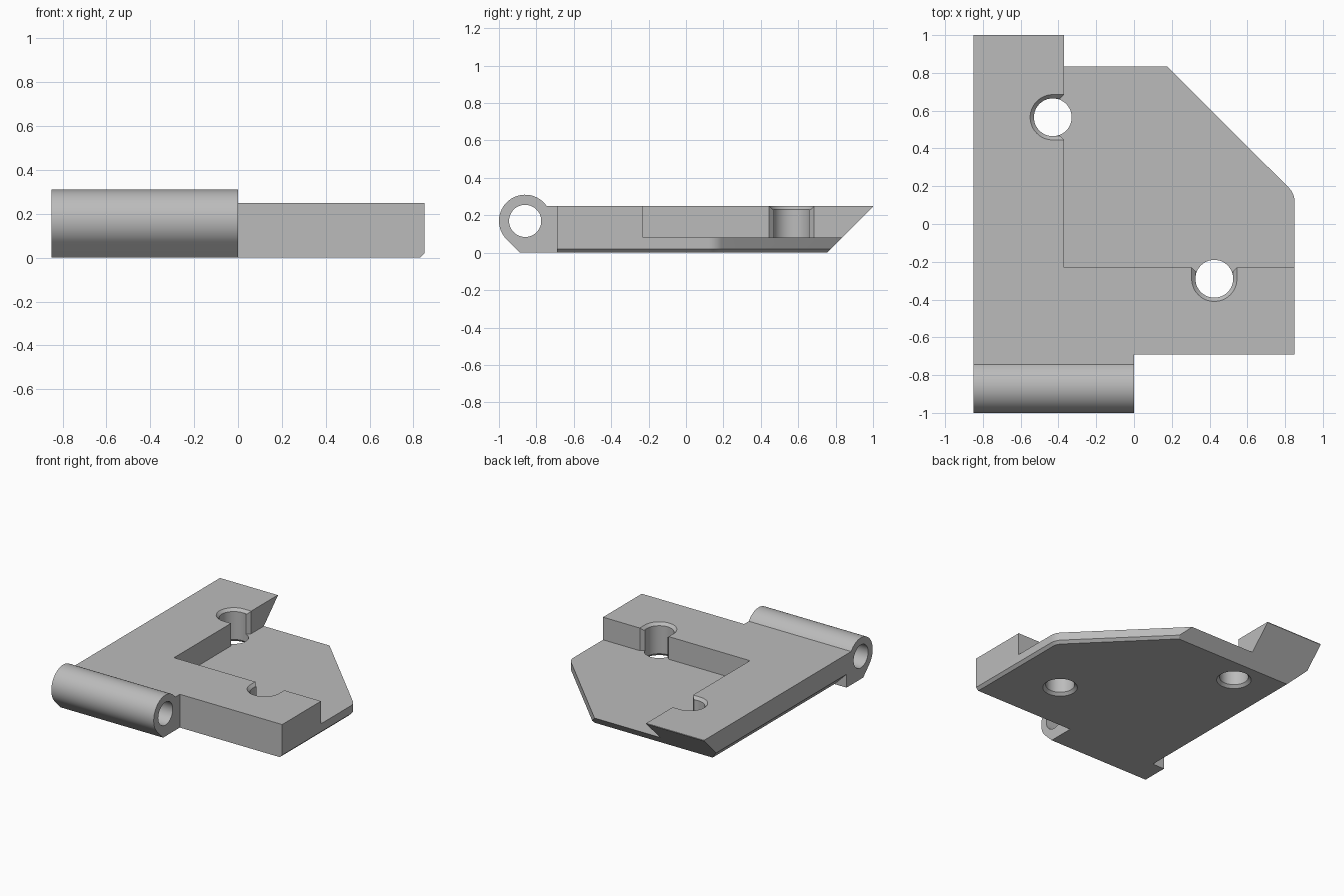
import bpy, bmesh
from math import sin, cos, pi, asin, radians
from mathutils import Vector

cube = bpy.data.objects.get("Cube")
if cube:
    bpy.data.objects.remove(cube, do_unlink=True)

grey = bpy.data.materials.new("plain grey")
grey.use_nodes = True
colour = (0.5, 0.5, 0.5, 1)
grey.diffuse_color = colour
grey.node_tree.nodes["Principled BSDF"].inputs["Base Color"].default_value = colour


def solid(name, ring_a, ring_b, planes=()):
    """Closed solid between two matching rings, trimmed by (point, normal) planes."""
    bm = bmesh.new()
    a = [bm.verts.new(p) for p in ring_a]
    b = [bm.verts.new(p) for p in ring_b]
    bm.faces.new(a)
    bm.faces.new(b)
    for i in range(len(a)):
        j = (i + 1) % len(a)
        bm.faces.new((a[i], a[j], b[j], b[i]))
    for point, normal in planes:
        geom = bm.verts[:] + bm.edges[:] + bm.faces[:]
        bmesh.ops.bisect_plane(bm, geom=geom, dist=1e-5, plane_co=point,
                               plane_no=Vector(normal).normalized(), clear_outer=True)
        rim = [e for e in bm.edges if e.is_boundary]
        bmesh.ops.holes_fill(bm, edges=rim, sides=0)
    bmesh.ops.recalc_face_normals(bm, faces=bm.faces[:])
    mesh = bpy.data.meshes.new(name)
    bm.to_mesh(mesh)
    bm.free()
    mesh.materials.append(grey)
    obj = bpy.data.objects.new(name, mesh)
    bpy.context.collection.objects.link(obj)
    return obj


def upright(name, outline, z0, z1, planes=()):
    return solid(name, [(x, y, z0) for x, y in outline],
                 [(x, y, z1) for x, y in outline], planes)


def circle(x, y, z, r, n=48):
    return [(x + r * cos(2 * pi * i / n), y + r * sin(2 * pi * i / n), z) for i in range(n)]


def cut(target, cutter):
    cutter.hide_render = True
    bpy.context.view_layer.objects.active = target
    mod = target.modifiers.new("cut", 'BOOLEAN')
    mod.operation = 'DIFFERENCE'
    mod.solver = 'EXACT'
    mod.object = cutter
    bpy.ops.object.modifier_apply(modifier=mod.name)
    bpy.data.objects.remove(cutter, do_unlink=True)


def smooth(obj):
    bpy.ops.object.select_all(action='DESELECT')
    obj.select_set(True)
    bpy.context.view_layer.objects.active = obj
    bpy.ops.object.shade_smooth_by_angle(angle=radians(25))


# Plate outline with a rounded corner, undercut back edge and chamfered sides
TOP, FLOOR, EDGE, R = 0.25, 0.08, 0.02, 0.1
cx, cy, steps = 0.75, 0.12, 6
arc = [i * pi / 4 / steps for i in range(steps + 1)]
outline = [(-0.85, -0.69), (0.85, -0.69)]
outline += [(cx + R * cos(t), cy + R * sin(t)) for t in arc]
outline += [(0.17, 0.84), (-0.37, 0.84), (-0.37, 1), (-0.85, 1)]
planes = [((0, 0.755, 0), (0, 1, -1)), ((-0.75, 0, 0), (-1, 0, -1))]
for t in arc:
    planes.append(((cx + (R - EDGE) * cos(t), cy + (R - EDGE) * sin(t), 0),
                   (cos(t), sin(t), -1)))
plate = upright("bracket_plate", outline, 0, TOP, planes)

# Recess that leaves the raised L-shaped border
cut(plate, upright("recess_cutter",
                   [(-0.37, -0.23), (1, -0.23), (1, 1.2), (-0.37, 1.2)], FLOOR, 0.5))

# Screw holes, each opening through the wall of the recess
BORE, FLARE = 0.1, 0.12
for x, y, d in ((-0.43, 0.565, Vector((1, 0))), (0.425, -0.29, Vector((0, 1)))):
    side = Vector((-d.y, d.x))

    def ring(pairs, z):
        return [(x + d.x * u + side.x * v, y + d.y * u + side.y * v, z) for u, v in pairs]

    def slot(w):
        return [(0, -w), (0.08, -w), (0.08, w), (0, w)]

    cut(plate, solid("bore_cutter", circle(x, y, -0.1, BORE), circle(x, y, 0.4, BORE)))
    cut(plate, solid("top_sink_cutter", circle(x, y, TOP - EDGE, BORE),
                     circle(x, y, TOP + EDGE, FLARE + EDGE)))
    cut(plate, solid("bottom_sink_cutter", circle(x, y, -EDGE, FLARE + EDGE),
                     circle(x, y, EDGE, BORE)))
    cut(plate, solid("slot_sink_cutter", ring(slot(BORE), TOP - EDGE),
                     ring(slot(FLARE + EDGE), TOP + EDGE)))
    mouth = [(0.03, -0.09), (0.06, -FLARE), (0.08, -FLARE),
             (0.08, FLARE), (0.06, FLARE), (0.03, 0.09)]
    cut(plate, solid("mouth_cutter", ring(mouth, FLOOR), ring(mouth, 0.3)))
smooth(plate)

# Hinge barrel with a tangent foot, joined flush to the plate
by, bz, br = -0.86, 0.17, 0.14
start, end, n = asin((TOP - bz) / br), 1.25 * pi, 40
profile = []
for i in range(n + 1):
    t = start + (end - start) * i / n
    profile.append((by + br * cos(t), bz + br * sin(t)))
foot = profile[-1]
profile += [(foot[0] + foot[1], 0), (-0.69, 0), (-0.69, TOP)]
barrel = solid("hinge_barrel", [(-0.85, y, z) for y, z in profile],
               [(0, y, z) for y, z in profile])
pin = [(y, z) for y, z, _ in circle(by, bz, 0, 0.086)]
cut(barrel, solid("pin_cutter", [(-1, y, z) for y, z in pin], [(0.2, y, z) for y, z in pin]))
smooth(barrel)
